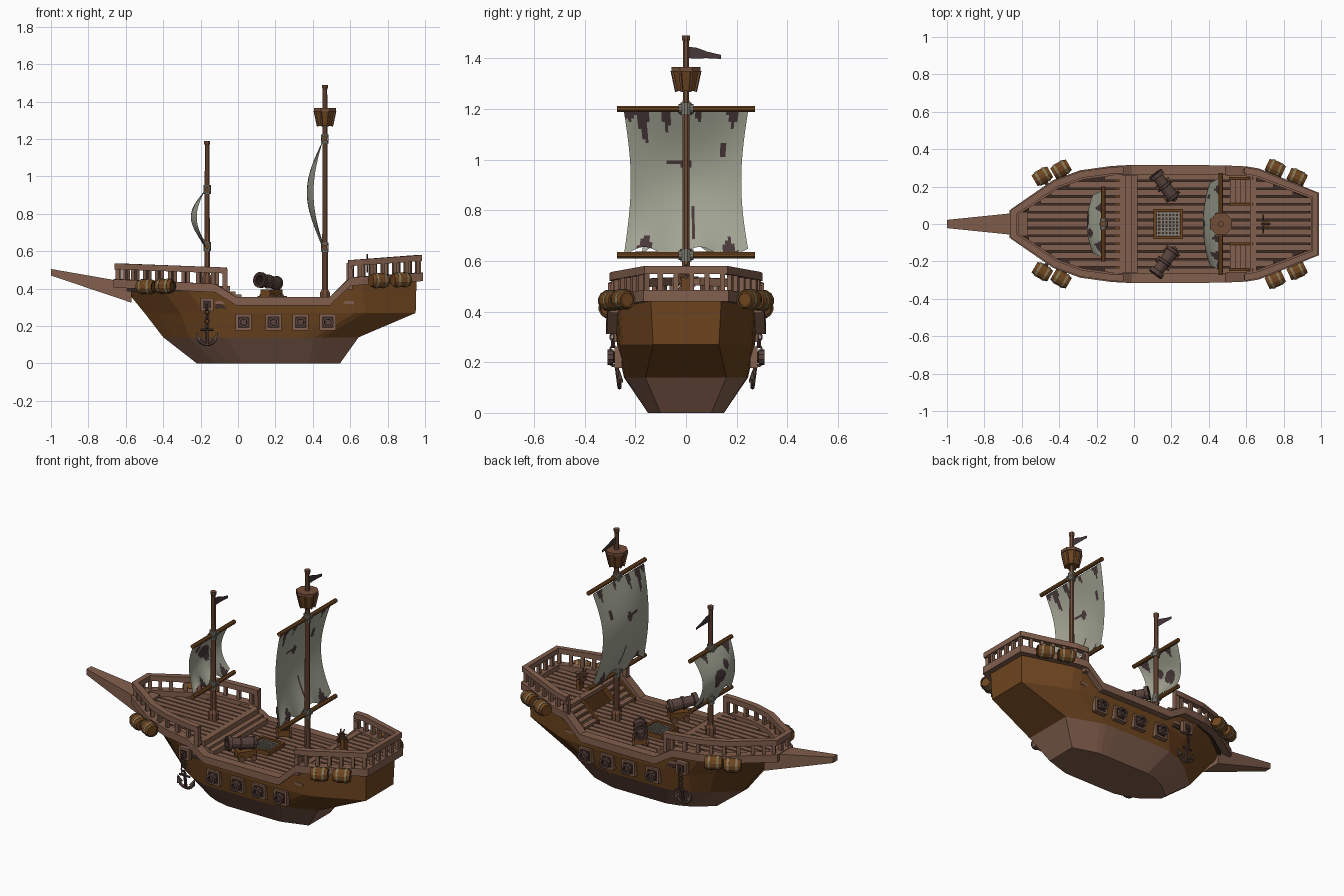
import bpy, bmesh, math
from mathutils import Vector

if "Cube" in bpy.data.objects:
    bpy.data.objects.remove(bpy.data.objects["Cube"])

def material(name, r, g, b):
    m = bpy.data.materials.new(name)
    m.diffuse_color = (r, g, b, 1)
    m.use_nodes = True
    m.node_tree.nodes["Principled BSDF"].inputs["Base Color"].default_value = m.diffuse_color
    return m

HULL = material("orange brown wood", .155, .06, .014)
WOOD = material("light brown wood", .225, .115, .075)
DARK = material("dark gaps", .045, .025, .02)
MAST = material("mast wood", .17, .075, .04)
SAIL = material("sail cloth", .36, .37, .29)
TORN = material("torn cloth", .065, .04, .042)
IRON = material("rusty iron", .095, .055, .045)
HOOP = material("tan hoops", .24, .19, .10)
ROPE = material("grey rope", .22, .21, .17)

def mesh(name, verts, faces, mats, rule=None, recalc=True):
    me = bpy.data.meshes.new(name)
    me.from_pydata([tuple(v) for v in verts], [], faces)
    for m in (mats if isinstance(mats, list) else [mats]):
        me.materials.append(m)
    if recalc:
        bm = bmesh.new()
        bm.from_mesh(me)
        bmesh.ops.recalc_face_normals(bm, faces=bm.faces)
        bm.to_mesh(me)
        bm.free()
    if rule:
        for p in me.polygons:
            p.material_index = rule(p)
    ob = bpy.data.objects.new(name, me)
    bpy.context.collection.objects.link(ob)
    return ob

def box(name, c, s, mat, yaw=0):
    co, si = math.cos(yaw), math.sin(yaw)
    vs = []
    for x in (-s[0]/2, s[0]/2):
        for y in (-s[1]/2, s[1]/2):
            for z in (-s[2]/2, s[2]/2):
                vs.append((c[0]+x*co-y*si, c[1]+x*si+y*co, c[2]+z))
    return mesh(name, vs, [(0,1,3,2), (4,6,7,5), (0,4,5,1), (2,3,7,6), (0,2,6,4), (1,5,7,3)], mat)

def lathe(name, origin, axis, prof, mats, idx=None, n=10):
    """Turn a (distance, radius) profile about an axis."""
    q = Vector(axis).to_track_quat('Z', 'Y')
    vs = [Vector(origin) + q @ Vector((r*math.cos(2*math.pi*(k+.5)/n), r*math.sin(2*math.pi*(k+.5)/n), d))
          for d, r in prof for k in range(n)]
    fs = [(i*n+k, i*n+(k+1) % n, (i+1)*n+(k+1) % n, (i+1)*n+k) for i in range(len(prof)-1) for k in range(n)]
    fs += [tuple(range(n)), tuple(range((len(prof)-1)*n, len(prof)*n))]
    return mesh(name, vs, fs, mats, (lambda p: idx[p.index//n] if p.index//n < len(idx) else 0) if idx else None)

def rod(name, a, b, r, mat, r2=None, n=8):
    d = Vector(b) - Vector(a)
    return lathe(name, a, d, [(0, r), (d.length, r if r2 is None else r2)], mat, n=n)

def sweep(name, path, w, h, mat, closed=False):
    """Rectangular section along a path, kept upright."""
    n, vs = len(path), []
    for i, p in enumerate(path):
        a = path[(i-1) % n] if closed or i else p
        b = path[(i+1) % n] if closed or i < n-1 else p
        t = Vector((b[0]-a[0], b[1]-a[1]))
        t.normalize()
        for o, z in ((-1, -1), (1, -1), (1, 1), (-1, 1)):
            vs.append((p[0]-t.y*o*w/2, p[1]+t.x*o*w/2, p[2]+z*h/2))
    fs = [(i*4+k, i*4+(k+1) % 4, (i+1) % n*4+(k+1) % 4, (i+1) % n*4+k)
          for i in range(n if closed else n-1) for k in range(4)]
    if not closed:
        fs += [(0, 1, 2, 3), tuple(range(n*4-4, n*4))]
    return mesh(name, vs, fs, mat)

def lerp(tab, x):
    for (a, p), (b, q) in zip(tab, tab[1:]):
        if x <= b:
            return p + (q-p)*max(0, (x-a)/(b-a))
    return tab[-1][1]

# Hull: four plan outlines lofted; the top one follows the sheer line
XT = [-.63, -.55, -.42, -.28, -.12, -.01, .25, .49, .6, .66, .955]
WT = [.05, .11, .20, .25, .272, .278, .278, .275, .27, .26, .14]
PLAN = list(zip(XT, WT))
SHEER = [(-.65, .45), (-.12, .425), (-.01, .355), (.49, .355), (.6, .46), (1, .487)]
levels = [(0, -.22, .545, [.02, .05, .1, .13, .15, .15, .15, .15, .15, .145, .10]),
          (.14, -.40, .645, [.02, .065, .14, .2, .24, .245, .245, .245, .24, .23, .16]),
          (.27, -.50, .95, [.03, .085, .175, .235, .268, .272, .272, .27, .262, .25, .13]),
          (None, -.63, .955, WT)]
vs, n = [], len(XT)
for z, xa, xb, ws in levels:
    half = [(xa+(xb-xa)*(x-XT[0])/(XT[-1]-XT[0]), w, lerp(SHEER, x)-.02 if z is None else z) for x, w in zip(XT, ws)]
    vs += half + [(x, -y, z2) for x, y, z2 in reversed(half)]
m = 2*n
fs = [(l*m+i, l*m+(i+1) % m, (l+1)*m+(i+1) % m, (l+1)*m+i) for l in range(3) for i in range(m)] + [tuple(range(m))]
mesh("hull", vs, fs, [HULL, WOOD], lambda p: int(p.center.z < .14))

def outline(x0, x1, off=0):
    pts = [(x0, lerp(PLAN, x0))] + [p for p in PLAN if x0 < p[0] < x1] + [(x1, lerp(PLAN, x1))]
    return [(x + (off if x > .9 else -off if x < -.6 else 0), y+off) for x, y in pts]

def mirror(h):
    return [(p[0], -p[1], *p[2:]) for p in reversed(h)]

half = [(x, y, lerp(SHEER, x)-.022) for x, y in outline(-.63, .955, .012)]
sweep("gunwale", half + mirror(half), .052, .045, WOOD, True)

# Decks: dark base plates with separate planks on top
for name, x0, x1, z, drop in (("fore_deck", -.62, -.06, .415, .03), ("main_deck", -.12, .64, .335, .04), ("aft_deck", .63, .95, .458, .03)):
    h = outline(x0, x1, -.008)
    pl = h + mirror(h)
    k = len(pl)
    mesh(name+"_base", [(x, y, z-drop) for x, y in pl] + [(x, y, z-.012) for x, y in pl],
         [tuple(range(k)), tuple(range(k, 2*k))] + [(i, (i+1) % k, (i+1) % k+k, i+k) for i in range(k)], DARK)
    for j in range(-6, 7):
        y = j*.042
        xs = [x0+(x1-x0)*i/80 for i in range(81) if lerp(PLAN, x0+(x1-x0)*i/80) > abs(y)+.014]
        if len(xs) > 2:
            box(name+"_plank", ((xs[0]+xs[-1])/2, y, z-.008), (xs[-1]-xs[0], .033, .016), WOOD)
box("aft_bulkhead", (.637, 0, .38), (.02, .50, .15), HULL)
box("aft_deck_beam", (.637, 0, .452), (.035, .51, .022), WOOD)
box("fore_bulkhead", (-.085, 0, .365), (.03, .52, .08), HULL)
for i in range(3):
    box("fore_step", (-.06+.03*i, 0, .385-.016*i), (.035, .52, .06-.032*i if i < 1 else .03), WOOD)
for s in (-1, 1):
    for i in range(4):
        box("aft_stair_step", (.53+.028*i, s*.175, .355+.024*i), (.034, .13, .014), WOOD)
    for y in (.105, .245):
        sweep("stair_stringer", [(.51, s*y, .345), (.635, s*y, .45)], .014, .03, HULL)

# Railings with posts
for name, x0, x1, zt in (("bow", -.63, -.06, [(-.65, .519), (-.06, .497)]), ("stern", .59, .955, [(.58, .535), (1, .566)])):
    h = [(x, y, lerp(zt, x)) for x, y in outline(x0, x1, .014)]
    path = mirror(h) + h if name == "bow" else h + mirror(h)
    sweep(name+"_rail", path, .036, .032, WOOD)
    for a, b in zip(path, path[1:]):
        a, b = Vector(a), Vector(b)
        k = max(1, round((b-a).length/.065))
        for i in range(k):
            p = a.lerp(b, (i+.15)/k)
            zb = lerp(SHEER, p.x)-.02
            box(name+"_rail_post", (p.x, p.y, (p.z+zb)/2), (.02, .02, p.z-zb), WOOD, math.atan2(b.y-a.y, b.x-a.x))
    for s in (-1, 1):
        xe = x1-.01 if name == "bow" else x0+.01
        box(name+"_end_post", (xe, s*(lerp(PLAN, xe)+.014), .45), (.026, .03, .11), WOOD)

# Bowsprit
mesh("bowsprit", [(x, s*w, z) for x, w, za, zb in ((-1, .022, .47, .505), (-.57, .066, .325, .43)) for s, z in ((-1, za), (1, za), (1, zb), (-1, zb))],
     [(0, 1, 2, 3), (4, 5, 6, 7)] + [(i, (i+1) % 4, (i+1) % 4+4, i+4) for i in range(4)], WOOD)

# Masts, yards, sails and pennants
def sail(name, x0, zb, zt, w, bulge, tears, spots):
    N = 40
    vs, fs = [], []
    for j in range(N+1):
        v = j/N
        for i in range(N+1):
            s = 2*i/N-1
            arc = math.sin(math.pi*v)
            sag = .02*math.sin(s*7)*(1-v)**6
            vs.append((x0-.012-bulge*arc*(1-.42*s*s), s*w*(1-.11*arc), zb+(zt-zb)*v+sag))
    fs = [(j*(N+1)+i, j*(N+1)+i+1, (j+1)*(N+1)+i+1, (j+1)*(N+1)+i) for j in range(N) for i in range(N)]
    def torn(p):
        s, v = (p.index % N+.5)/N*2-1, (p.index//N+.5)/N
        for c, top, wd, ln in tears:
            d = 1-v if top else v
            if abs(s-c-.1*d) < wd*(1-d/ln):
                return 1
        return int(any(((s-a)/ra)**2+((v-b)/rb)**2 < 1 for a, b, ra, rb in spots))
    ob = mesh(name, vs, fs, [SAIL, TORN], torn, False)
    for p in ob.data.polygons:
        p.use_smooth = True

def rig(name, x, z0, z1, yards, yw):
    rod(name+"_mast", (x, 0, z0), (x, 0, z1), .017, MAST, .013)
    lathe(name+"_mast_foot", (x, 0, z0), (0, 0, 1), [(0, .028), (.05, .028), (.065, .018)], MAST, n=8)
    lathe(name+"_mast_cap", (x, 0, z1-.025), (0, 0, 1), [(0, .013), (.01, .017), (.025, .017)], MAST, n=8)
    for z in yards:
        rod(name+"_yard", (x, -yw, z), (x, yw, z), .013, HULL)
        for dy in (-.022, .022):
            lathe(name+"_yard_lashing", (x, dy-.007, z), (0, 1, 0), [(0, .019), (.014, .019)], ROPE)
        lathe(name+"_mast_lashing", (x, 0, z-.025), (0, 0, 1), [(0, .021), (.05, .021)], ROPE)
    out = [(0, .045), (.035, .042), (.075, .026), (.13, .016)]
    zf = z1-.085
    mesh(name+"_pennant", [(x, y+.008, zf+t-.01+(h if k else 0)) for (y, h), t in zip(out, (.005, .004, .005, .002)) for k in (0, 1)],
         [(2*i, 2*i+2, 2*i+3, 2*i+1) for i in range(3)], TORN)

rig("main", .465, .33, 1.49, (1.2, .622), .272)
sail("main_sail", .465, .635, 1.19, .245, .085,
     [(-.93, 1, .11, .09), (-.72, 1, .12, .27), (-.33, 1, .1, .17), (.2, 1, .08, .09), (.76, 1, .12, .13), (-.66, 0, .14, .13), (.7, 0, .15, .14), (-.1, 0, .05, .06)],
     [(0, .63, .09, .05), (-.15, .63, .2, .016), (.65, .72, .04, .06), (.12, .2, .04, .13)])
rig("fore", -.165, .41, 1.19, (.93, .625), .2)
sail("fore_sail", -.165, .64, .925, .175, .075,
     [(-.7, 1, .2, .2), (.5, 1, .15, .15), (-.4, 0, .2, .18), (.75, 0, .15, .2)],
     [(.15, .55, .3, .13), (-.3, .7, .15, .09), (.3, .45, .15, .13)])

# Crow's nest
lathe("crows_nest", (.465, 0, 1.27), (0, 0, 1), [(0, .04), (.085, .058), (.085, .049), (.015, .034)], HULL, n=8)
lathe("crows_nest_rim", (.465, 0, 1.348), (0, 0, 1), [(0, .055), (0, .063), (.018, .063), (.018, .05)], MAST, n=8)
for k in range(8):
    c, s = math.cos(k*math.pi/4+.39), math.sin(k*math.pi/4+.39)
    rod("crows_nest_stave", (.465+.041*c, .041*s, 1.268), (.465+.06*c, .06*s, 1.35), .006, MAST, n=4)

# Hatch grating and helm
box("hatch_hole", (.183, 0, .337), (.14, .14, .01), DARK)
for s in (-1, 1):
    box("hatch_frame", (.183, s*.072, .345), (.156, .014, .03), HULL)
    box("hatch_frame", (.183+s*.071, 0, .345), (.014, .156, .03), HULL)
for i in range(-3, 4):
    box("hatch_bar", (.183, i*.019, .346), (.13, .007, .008), ROPE)
    box("hatch_bar", (.183+i*.019, 0, .346), (.007, .13, .008), ROPE)
box("helm_stand", (.71, 0, .495), (.025, .035, .08), HULL)
rod("helm_axle", (.68, 0, .535), (.73, 0, .535), .007, IRON)
lathe("helm_wheel", (.686, 0, .535), (1, 0, 0), [(0, .024), (0, .033), (.009, .033), (.009, .024), (0, .024)], MAST, n=12)
for k in range(4):
    c, s = .05*math.cos(k*math.pi/4), .05*math.sin(k*math.pi/4)
    rod("helm_spoke", (.69, -c, .535-s), (.69, c, .535+s), .004, MAST, n=5)

GUN = [(-.015, .0), (-.012, .012), (0, .018), (.005, .037), (.02, .039), (.022, .035), (.08, .033), (.082, .038), (.095, .038),
       (.097, .031), (.145, .03), (.147, .042), (.17, .042), (.17, .024), (.11, .022)]
BARREL = [(-.048, .026), (-.048, .033), (-.03, .039), (-.03, .041), (-.018, .043), (-.018, .041), (.018, .041), (.018, .043),
          (.03, .041), (.03, .039), (.048, .033), (.048, .026), (.042, .026)]
for s in (-1, 1):
    # Deck cannons on carriages
    yaw = math.atan2(.8, -.6)
    d = Vector((-.6, s*.8, .12)).normalized()
    o = Vector((.215, s*.135, .427))
    lathe("deck_cannon", o, d, GUN, [IRON, DARK], [0]*12+[1, 1], 12)
    c = o + d*.06
    box("cannon_carriage", (c.x, c.y, .375), (.11, .065, .04), HULL, s*yaw)
    for t in (-1, 1):
        for f in (-.035, .035):
            p = Vector((c.x, c.y, .355)) + Vector((d.x, d.y, 0))*f + Vector((-d.y, d.x, 0))*t*.032
            lathe("carriage_wheel", p, Vector((-d.y, d.x, 0))*t, [(0, .018), (.012, .018)], MAST)
    # Gun ports with muzzles
    for x in (.03, .19, .335, .48):
        y = s*.268
        box("gun_port", (x, y, .22), (.07, .014, .07), DARK)
        for e in (-1, 1):
            box("port_frame", (x+e*.037, y, .22), (.012, .03, .086), WOOD)
            box("port_frame", (x, y, .22+e*.037), (.086, .03, .012), WOOD)
        lathe("port_cannon", (x, s*.24, .22), (0, s, 0), [(0, .025), (.045, .023), (.047, .031), (.07, .031), (.07, .018), (.05, .017)],
              [IRON, DARK], [0, 0, 0, 0, 1])
    # Anchor with hawse plate and chain
    ax, ay = -.165, s*.272
    box("hawse_plate", (ax, ay, .315), (.07, .026, .07), WOOD)
    box("hawse_hole", (ax, s*.286, .315), (.042, .008, .042), DARK)
    for i in range(5):
        z = .30-.025*i
        w = .011 if i % 2 else .004
        v = .004 if i % 2 else .011
        ring = [(ax+w*math.cos(a), s*.288+v*math.cos(a), z+.016*math.sin(a)) for a in [k*math.pi/4 for k in range(9)]]
        for p, q in zip(ring, ring[1:]):
            rod("chain_link", p, q, .0045, IRON, n=4)
    rod("anchor_shank", (ax, s*.275, .195), (ax, s*.262, .10), .009, IRON)
    rod("anchor_stock", (ax-.035, s*.275, .18), (ax+.035, s*.275, .18), .006, IRON)
    arc = [(ax+.052*math.sin(a), s*.262, .153-.052*math.cos(a)) for a in [k*.3 for k in range(-4, 5)]]
    sweep_pts = list(zip(arc, arc[1:]))
    for p, q in sweep_pts:
        rod("anchor_arm", p, q, .009, IRON, n=6)
    for e in (-1, 1):
        rod("anchor_fluke", (ax+e*.04, s*.262, .125), (ax+e*.056, s*.262, .165), .018, IRON, .002, 4)
    # Barrels lashed to bow and stern quarters
    for x, y, z, tx, ty in ((-.49, .255, .41, .86, .5), (-.39, .293, .413, .86, .5), (.755, .298, .443, .9, -.42), (.872, .25, .447, .9, -.42)):
        t = Vector((tx, s*ty, 0))
        lathe("barrel", (x, s*y, z), t, BARREL, [HULL, HOOP, DARK], [0, 0, 1, 1, 1, 0, 1, 1, 1, 0, 0, 2], 12)
        nrm = Vector((-t.y, t.x, 0))*(s if tx*s*s > 0 else -s)
        rod("barrel_bracket", Vector((x, s*y, z)), Vector((x, s*y, z))-nrm*.06, .012, IRON, n=6)
